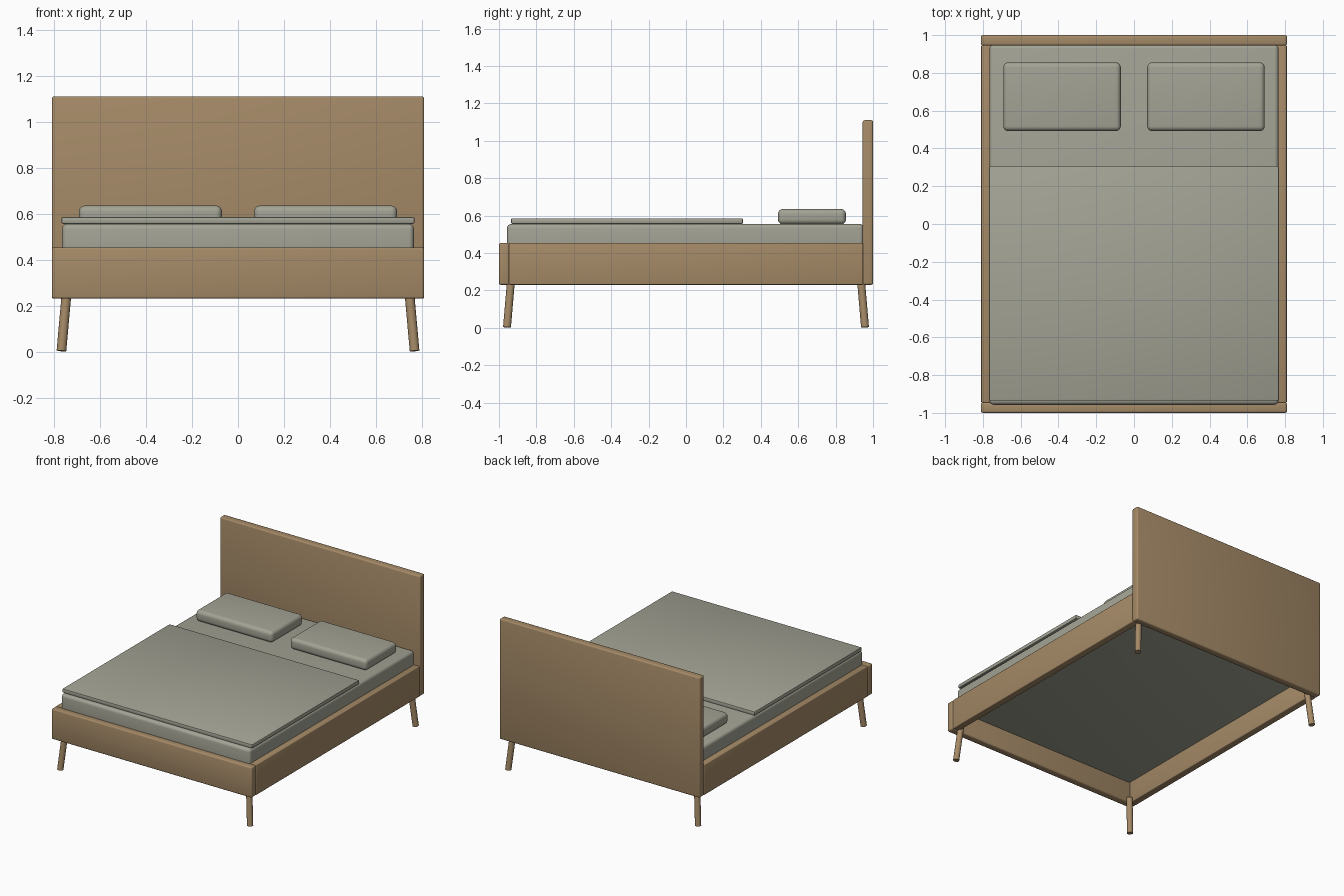
import bpy
import math
from mathutils import Vector

cube = bpy.data.objects.get("Cube")
if cube:
    bpy.data.objects.remove(cube, do_unlink=True)


def material(name, rgb):
    mat = bpy.data.materials.new(name)
    mat.use_nodes = True
    mat.diffuse_color = (*rgb, 1)
    mat.node_tree.nodes["Principled BSDF"].inputs["Base Color"].default_value = (*rgb, 1)
    return mat


wood = material("oak wood", (0.376, 0.254, 0.136))
fabric = material("grey linen", (0.367, 0.367, 0.301))


def finish(obj, name, mat):
    obj.name = obj.data.name = name
    obj.data.materials.append(mat)
    bpy.ops.object.shade_smooth_by_angle(angle=math.radians(35))
    return obj


def box(name, low, high, mat, bevel, segments=3):
    """Rounded box spanning two opposite corners."""
    low, high = Vector(low), Vector(high)
    bpy.ops.mesh.primitive_cube_add(size=1, location=(low + high) / 2)
    obj = bpy.context.object
    obj.scale = high - low
    bpy.ops.object.transform_apply(location=False, rotation=False, scale=True)
    mod = obj.modifiers.new("rounded edges", "BEVEL")
    mod.width, mod.segments = bevel, segments
    mod.limit_method = "ANGLE"
    bpy.ops.object.modifier_apply(modifier=mod.name)
    return finish(obj, name, mat)


def leg(name, sx, sy):
    """Round leg splayed outwards at a corner."""
    top = Vector((sx * 0.745, sy * 0.935, 0.26))
    foot = Vector((sx * 0.768, sy * 0.957, 0.003))
    axis = top - foot
    bpy.ops.mesh.primitive_cylinder_add(vertices=24, radius=0.021, depth=axis.length,
                                        location=(top + foot) / 2)
    obj = bpy.context.object
    obj.rotation_euler = axis.to_track_quat("Z", "Y").to_euler()
    finish(obj, name, wood)


# Frame
box("headboard", (-0.81, 0.945, 0.23), (0.81, 1, 1.11), wood, 0.01)
box("footboard", (-0.81, -1, 0.23), (0.81, -0.945, 0.453), wood, 0.01)
for side, sx in (("left", 1), ("right", -1)):
    xs = sorted((sx * 0.755, sx * 0.809))
    box(side + "_side_rail", (xs[0], -0.946, 0.23), (xs[1], 0.946, 0.453), wood, 0.006)
    for end, sy in (("front", -1), ("back", 1)):
        leg(f"{end}_{side}_leg", sx, sy)

# Bedding
box("mattress", (-0.765, -0.957, 0.385), (0.765, 0.95, 0.555), fabric, 0.022, 4)
box("duvet", (-0.768, -0.935, 0.556), (0.768, 0.305, 0.585), fabric, 0.006, 2)
for side, sx in (("left", 1), ("right", -1)):
    xs = sorted((sx * 0.07, sx * 0.692))
    box(side + "_pillow", (xs[0], 0.492, 0.553), (xs[1], 0.855, 0.635), fabric, 0.026, 5)
